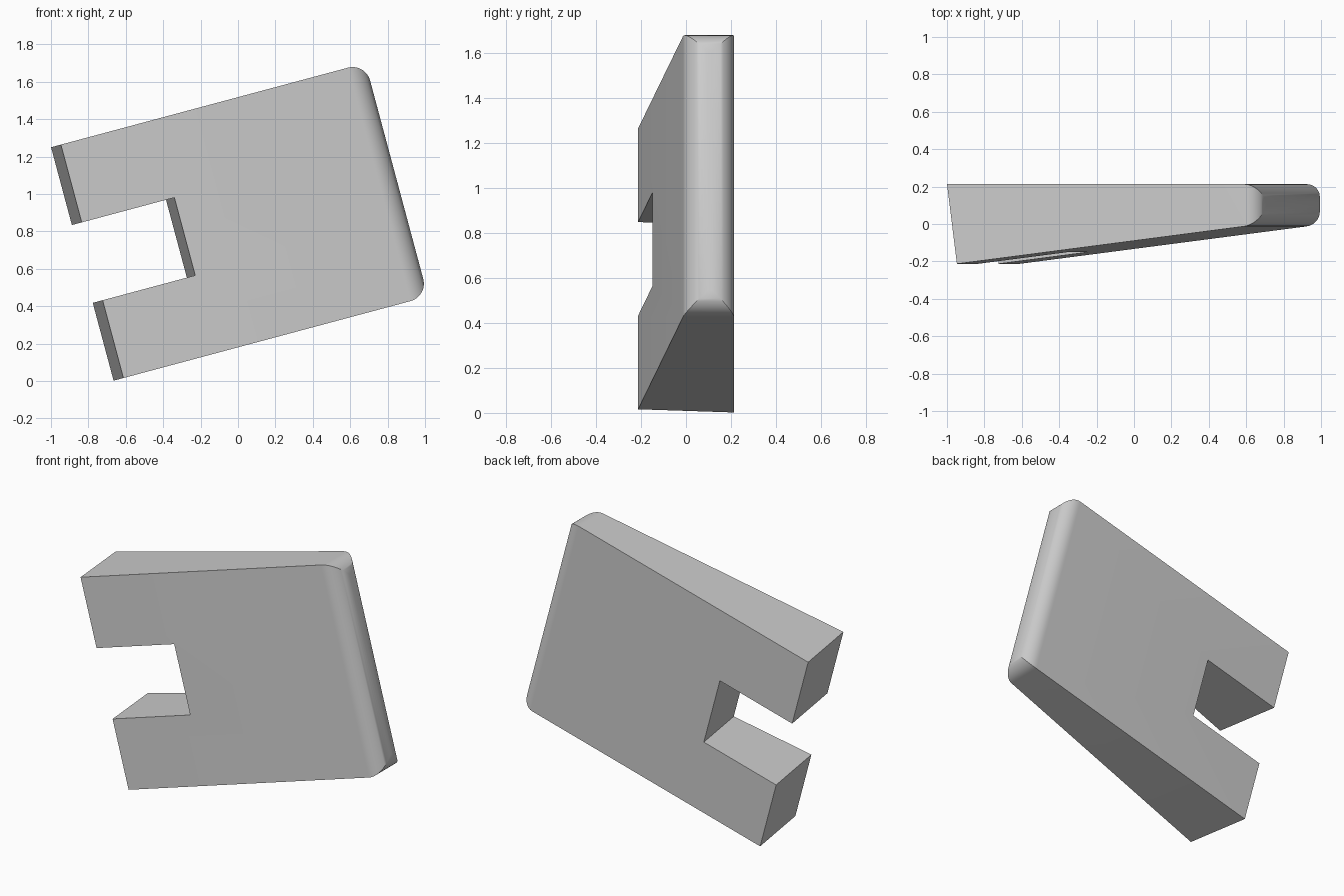
import bpy, bmesh
from math import radians
from mathutils import Matrix

cube = bpy.data.objects.get("Cube")
if cube:
    bpy.data.objects.remove(cube, do_unlink=True)

# Sizes in the untilted frame: x along the wedge, z across it
LEFT, RIGHT, INNER = -0.642, 1.098, -0.121
BOTTOM, TOP = 0.174, 1.466
THIRD = (TOP - BOTTOM) / 3
BACK, SLOPE, ROUND = 0.213, 0.126, 0.097


def front_vertex(x, z):
    """Point on the sloping front; the left walls stay square to it."""
    depth = BACK + 0.139 - SLOPE * x
    if x < RIGHT:
        x += depth * SLOPE
    return x, -0.139 + SLOPE * x, z


# Notched outline, anticlockwise seen from the front
low, high = BOTTOM + THIRD, TOP - THIRD
outline = [(LEFT, BOTTOM), (RIGHT, BOTTOM), (RIGHT, TOP), (LEFT, TOP),
           (LEFT, high), (INNER, high), (INNER, low), (LEFT, low)]

bm = bmesh.new()
front = [bm.verts.new(front_vertex(x, z)) for x, z in outline]
back = [bm.verts.new((x, BACK, z)) for x, z in outline]
bm.faces.new(front)
bm.faces.new(back[::-1])
for i in range(len(outline)):
    j = (i + 1) % len(outline)
    bm.faces.new((front[i], back[i], back[j], front[j]))
bmesh.ops.recalc_face_normals(bm, faces=bm.faces)

# Round all four edges of the thin end
end_edges = [e for e in bm.edges
             if all(abs(v.co.x - RIGHT) < 1e-4 for v in e.verts)]
bmesh.ops.bevel(bm, geom=end_edges, offset=ROUND, offset_type='OFFSET',
                segments=12, profile=0.5, affect='EDGES')

# Tilt the whole wedge
bm.transform(Matrix.Rotation(radians(-15), 4, 'Y'))
mesh = bpy.data.meshes.new("notched_wedge")
bm.to_mesh(mesh)
bm.free()

wedge = bpy.data.objects.new("notched_wedge", mesh)
bpy.context.collection.objects.link(wedge)

# Plain grey
grey = bpy.data.materials.new("light_grey")
grey.use_nodes = True
colour = (0.6, 0.6, 0.6, 1)
grey.diffuse_color = colour
grey.node_tree.nodes["Principled BSDF"].inputs["Base Color"].default_value = colour
mesh.materials.append(grey)

bpy.context.view_layer.objects.active = wedge
wedge.select_set(True)
bpy.ops.object.shade_smooth_by_angle(angle=radians(30))
